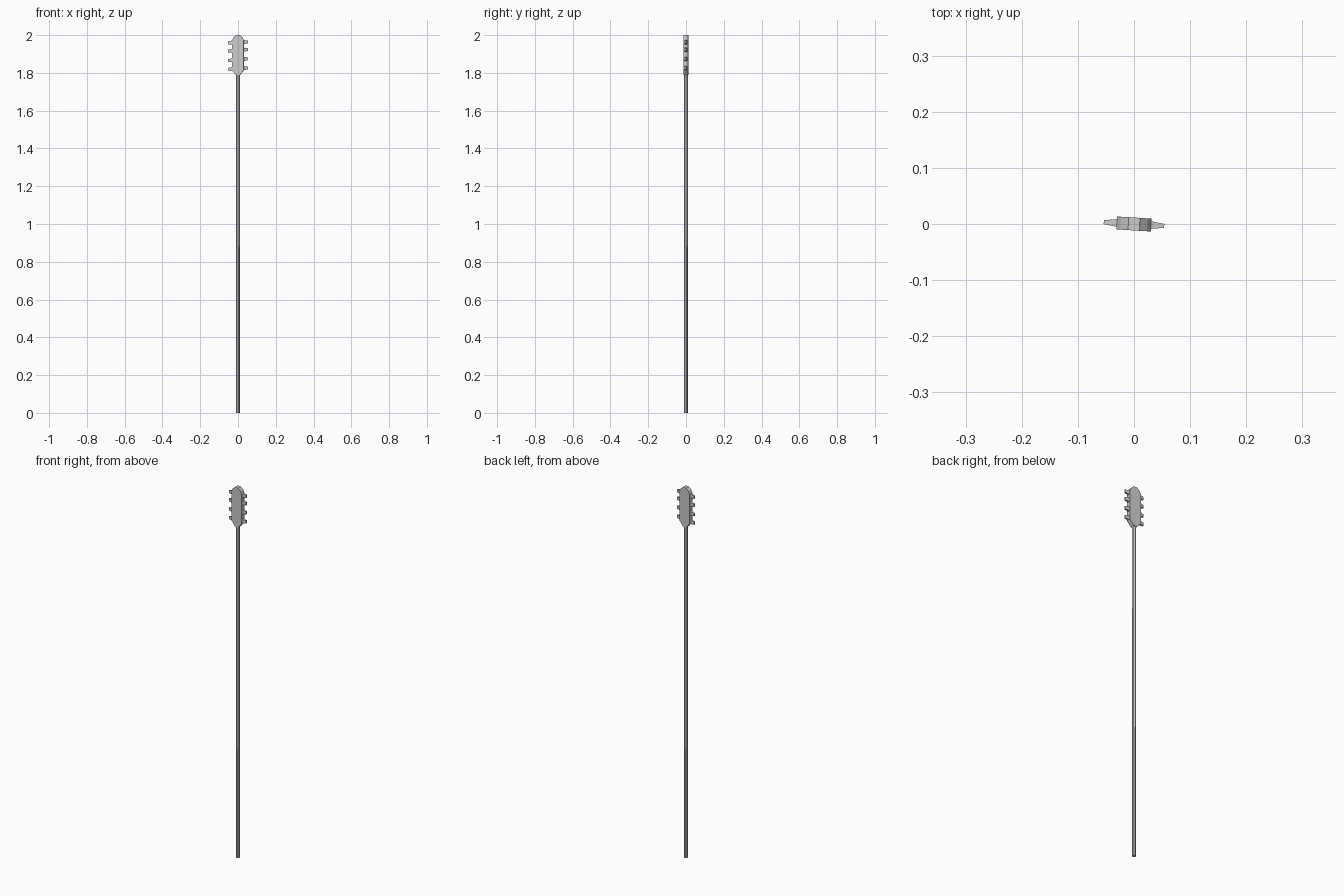
import bpy, bmesh, math
from mathutils import Matrix

if "Cube" in bpy.data.objects:
    bpy.data.objects.remove(bpy.data.objects["Cube"])

TURN = Matrix.Rotation(math.radians(-3.5), 4, 'Z')


def finish(bm, name):
    bmesh.ops.recalc_face_normals(bm, faces=bm.faces)
    bm.transform(TURN)
    mesh = bpy.data.meshes.new(name)
    bm.to_mesh(mesh)
    bm.free()
    obj = bpy.data.objects.new(name, mesh)
    bpy.context.collection.objects.link(obj)
    return obj


# Long shaft
bm = bmesh.new()
bmesh.ops.create_cone(bm, cap_ends=True, segments=8, radius1=0.0095,
                      radius2=0.0105, depth=1.81,
                      matrix=Matrix.Translation((0, 0, 0.905)))
finish(bm, "shaft")

# Flat head plate with chamfered ends, extruded through its thickness
half = [(0.011, 1.788), (0.031, 1.813), (0.031, 1.972), (0.024, 1.987), (0.010, 2.0)]
outline = half + [(-x, z) for x, z in reversed(half)]
bm = bmesh.new()
face = bm.faces.new([bm.verts.new((x, -0.0115, z)) for x, z in outline])
ext = bmesh.ops.extrude_face_region(bm, geom=[face])
verts = [v for v in ext["geom"] if isinstance(v, bmesh.types.BMVert)]
bmesh.ops.translate(bm, verts=verts, vec=(0, 0.023, 0))
finish(bm, "head_plate")


# Tapered teeth along both edges
def tooth(side, z, tip_z, name):
    bm = bmesh.new()
    rings = []
    for x, cz, hy, hz in ((0.026, z, 0.0075, 0.013), (0.036, (z + tip_z) / 2, 0.006, 0.0095),
                          (0.054, tip_z, 0.0035, 0.0075)):
        rings.append([bm.verts.new((side * x, a * hy, cz + b * hz))
                      for a, b in ((-1, -1), (1, -1), (1, 1), (-1, 1))])
    for r0, r1 in zip(rings, rings[1:]):
        for i in range(4):
            j = (i + 1) % 4
            bm.faces.new((r0[i], r0[j], r1[j], r1[i]))
    bm.faces.new(rings[0])
    bm.faces.new(rings[-1])
    finish(bm, name)


for i, z in enumerate((1.822, 1.868, 1.918, 1.962)):
    tooth(-1, z, z - 0.003, f"left_tooth_{i + 1}")
for i, z in enumerate((1.824, 1.873, 1.922, 1.962)):
    tooth(1, z, z + 0.002, f"right_tooth_{i + 1}")
